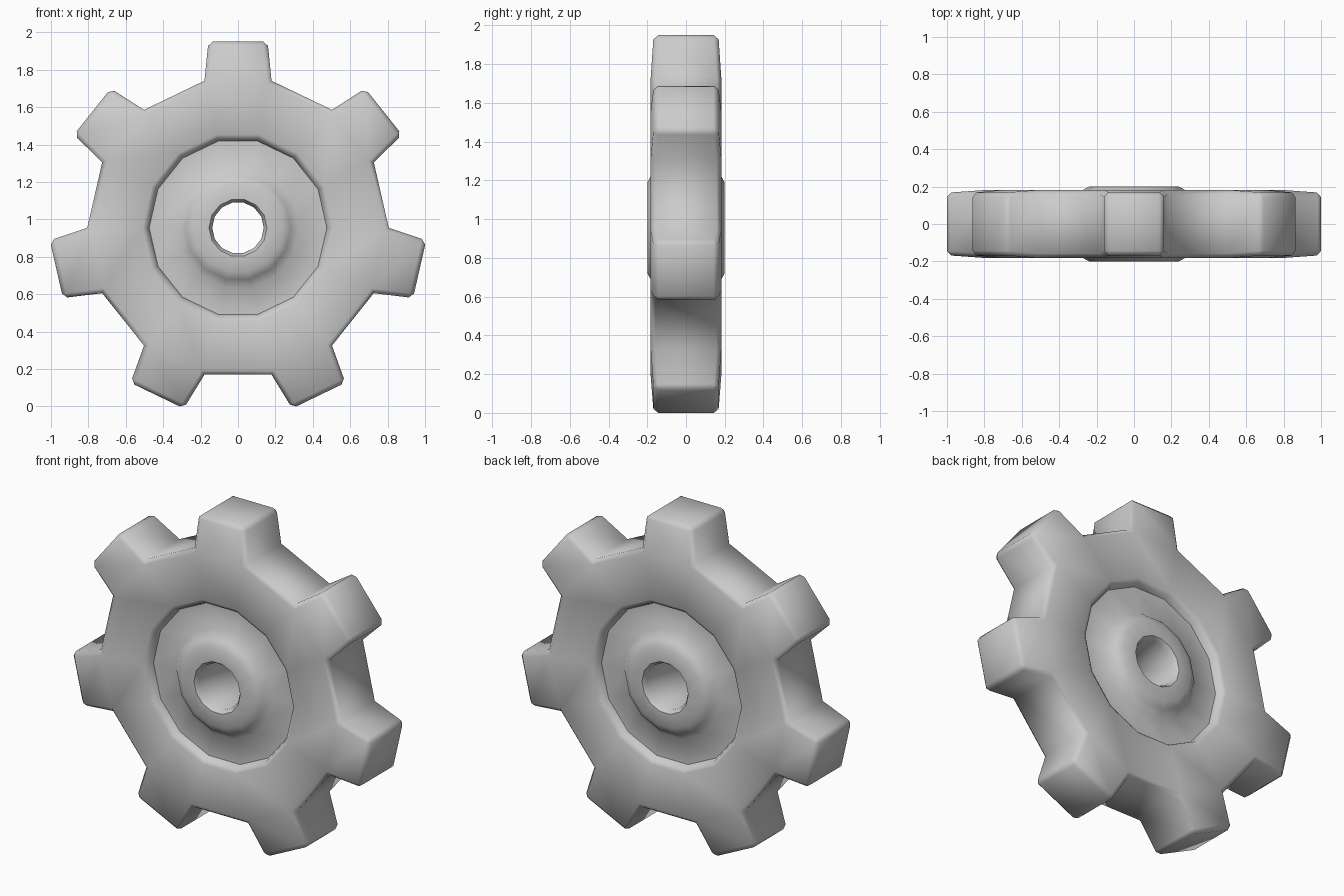
import bpy, bmesh
from math import sin, cos, pi, radians
from mathutils import Vector

if "Cube" in bpy.data.objects:
    bpy.data.objects.remove(bpy.data.objects["Cube"])

TEETH, N, CZ = 7, 14, 0.955

# Half profile (radius, depth) from bore to rim, mirrored front to back
half = [(0.138, 0.175), (0.155, 0.2), (0.24, 0.2), (0.282, 0.177), (0.325, 0.13),
        (0.475, 0.13), (0.487, 0.165), (0.51, 0.18), (0.806, 0.182)]
profile = [(r, -d) for r, d in half] + [(r, d) for r, d in reversed(half)]

bm = bmesh.new()
rings = []
for i in range(N):
    a = pi / 2 + (i - 0.5) * 2 * pi / N
    rings.append([bm.verts.new((r * cos(a), y, CZ + r * sin(a))) for r, y in profile])

# Wheel body: lathe the closed profile, remembering the rim faces
P = len(profile)
rim = []
for i in range(N):
    A, B = rings[i], rings[(i + 1) % N]
    for j in range(P):
        k = (j + 1) % P
        f = bm.faces.new((A[j], A[k], B[k], B[j]))
        if j == len(half) - 1:
            rim.append((i, f))

# Teeth: extrude every second rim face into a tapered block
for i, f in rim:
    if i % 2:
        continue
    a = pi / 2 + i * 2 * pi / N
    out, side = Vector((cos(a), 0, sin(a))), Vector((-sin(a), 0, cos(a)))
    centre = Vector((0, 0, CZ))
    top = bmesh.ops.extrude_discrete_faces(bm, faces=[f])["faces"][0]
    for v in top.verts:
        s = 1 if (v.co - centre).dot(side) > 0 else -1
        d = 1 if v.co.y > 0 else -1
        v.co = centre + out * 0.996 + side * s * 0.158 + Vector((0, d * 0.167, 0))

bmesh.ops.recalc_face_normals(bm, faces=bm.faces)

# Small chamfer on the outward rim and tooth edges
edges = []
for e in bm.edges:
    far = all(((v.co.x) ** 2 + (v.co.z - CZ) ** 2) > 0.75 ** 2 for v in e.verts)
    if far and len(e.link_faces) == 2 and e.calc_face_angle_signed() > radians(35):
        edges.append(e)
bmesh.ops.bevel(bm, geom=edges, offset=0.024, segments=1, affect='EDGES', clamp_overlap=True)
bmesh.ops.recalc_face_normals(bm, faces=bm.faces)

mesh = bpy.data.meshes.new("gear_wheel")
bm.to_mesh(mesh)
bm.free()
gear = bpy.data.objects.new("gear_wheel", mesh)
bpy.context.collection.objects.link(gear)
bpy.context.view_layer.objects.active = gear
gear.select_set(True)
bpy.ops.object.shade_smooth_by_angle(angle=radians(50))
